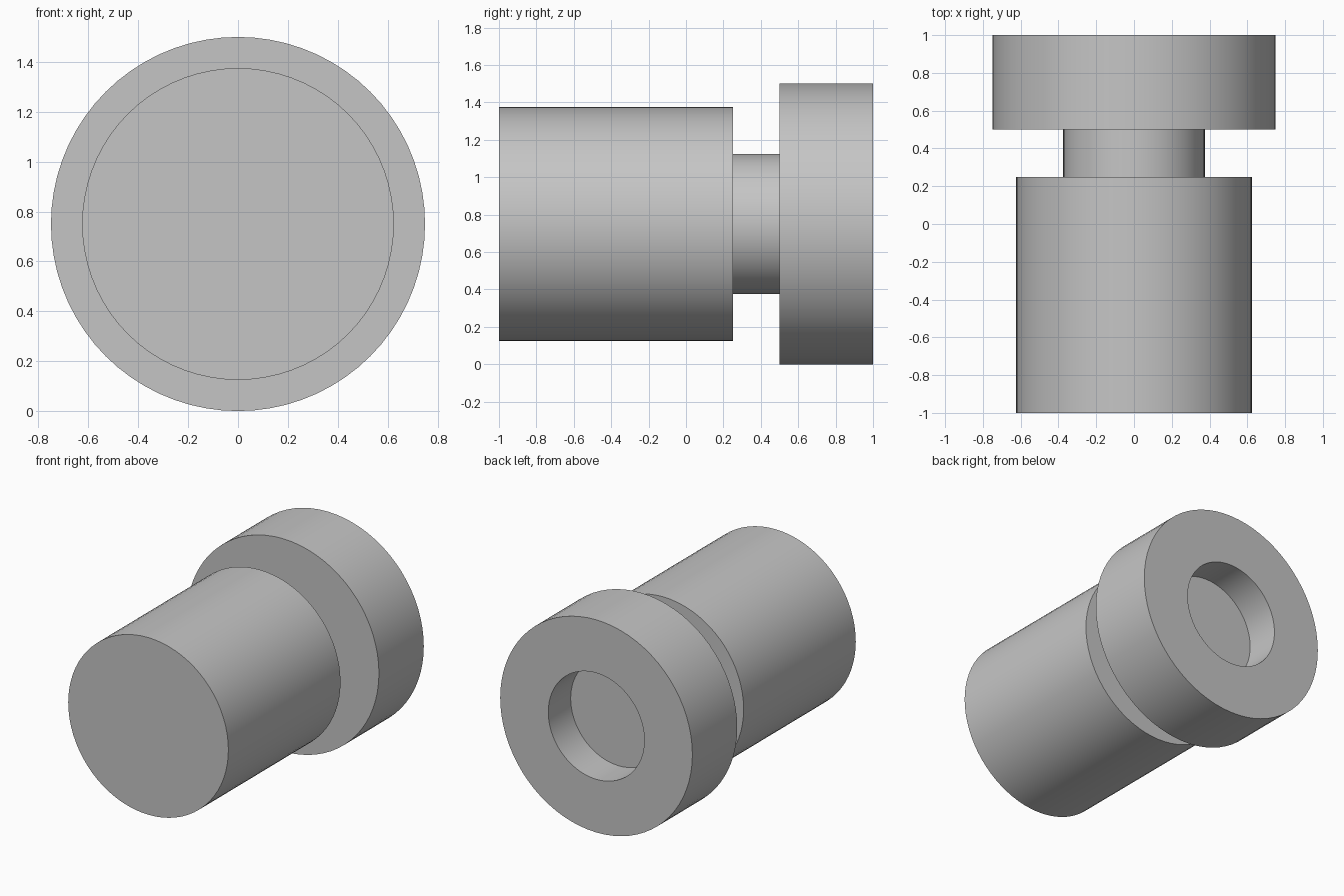
import bpy
import bmesh
import math

SIDES = 72
AXIS_Z = 0.75

cube = bpy.data.objects.get("Cube")
if cube:
    bpy.data.objects.remove(cube, do_unlink=True)

grey = bpy.data.materials.new("plain grey")
grey.use_nodes = True
colour = (0.56, 0.56, 0.56, 1)
grey.diffuse_color = colour
grey.node_tree.nodes["Principled BSDF"].inputs["Base Color"].default_value = colour


def lathe(name, profile):
    """Revolve (radius, y) points around the y axis and cap both ends."""
    bm = bmesh.new()
    rings = []
    for radius, y in profile:
        angles = [math.tau * i / SIDES for i in range(SIDES)]
        rings.append([bm.verts.new((radius * math.cos(a), y,
                                    AXIS_Z + radius * math.sin(a))) for a in angles])
    for a, b in zip(rings, rings[1:]):
        for i in range(SIDES):
            j = (i + 1) % SIDES
            bm.faces.new((a[i], a[j], b[j], b[i]))
    bm.faces.new(rings[0])
    bm.faces.new(rings[-1])
    bmesh.ops.recalc_face_normals(bm, faces=bm.faces)
    mesh = bpy.data.meshes.new(name)
    bm.to_mesh(mesh)
    bm.free()
    mesh.materials.append(grey)
    obj = bpy.data.objects.new(name, mesh)
    bpy.context.collection.objects.link(obj)
    bpy.ops.object.select_all(action="DESELECT")
    obj.select_set(True)
    bpy.context.view_layer.objects.active = obj
    bpy.ops.object.shade_smooth_by_angle(angle=math.radians(30))
    return obj


# One turned piece: front barrel, narrow neck, rear flange, blind bore in the back
barrel = [(0.625, -1), (0.625, 0.25)]
neck = [(0.375, 0.25), (0.375, 0.5)]
flange = [(0.75, 0.5), (0.75, 1)]
bore = [(0.375, 1), (0.375, 0.75)]
lathe("turned_spool", barrel + neck + flange + bore)
